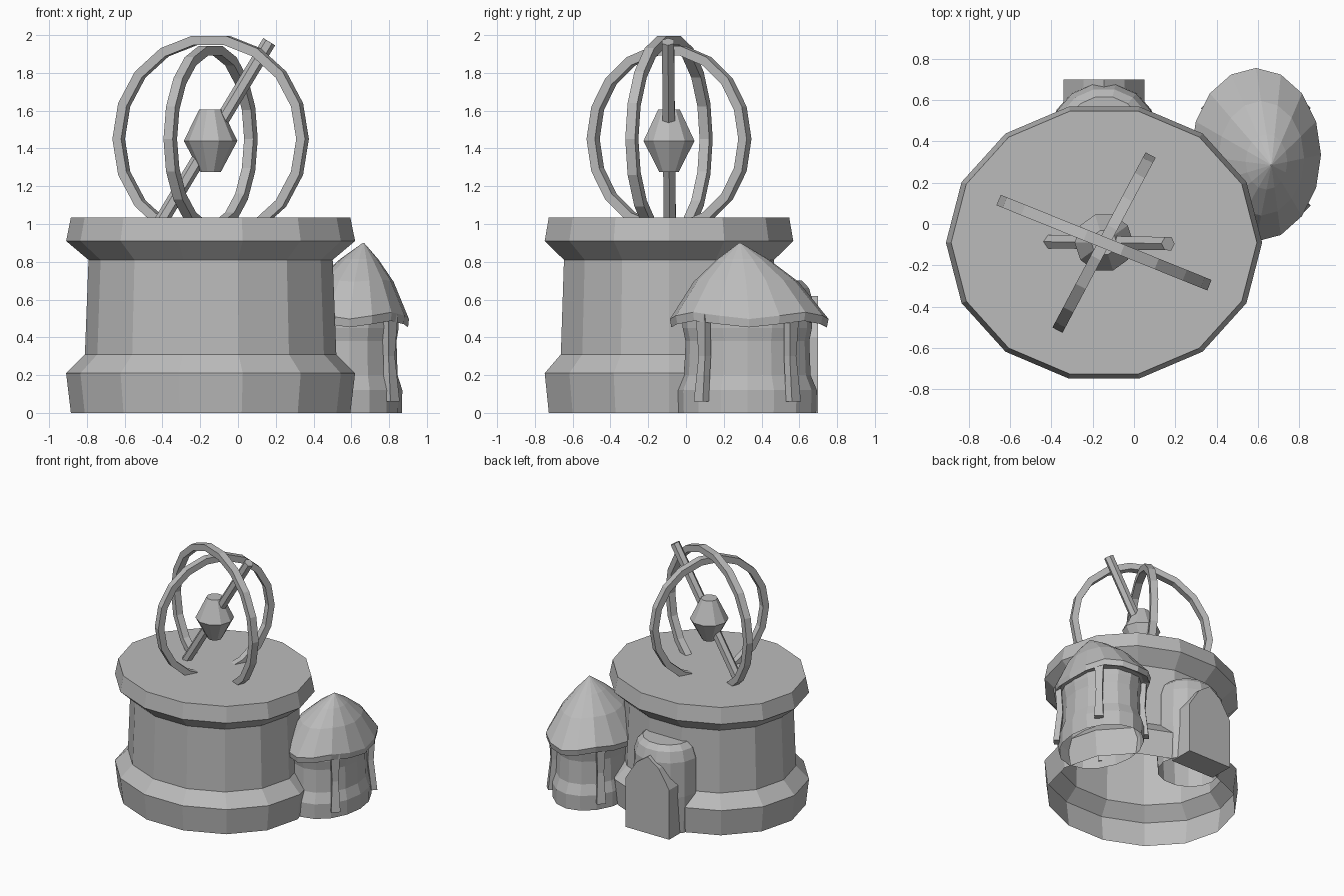
import bpy, bmesh, math
from mathutils import Vector, Matrix

cube = bpy.data.objects.get("Cube")
if cube:
    bpy.data.objects.remove(cube, do_unlink=True)

stone = bpy.data.materials.new("grey_stone")
stone.use_nodes = True
GREY = (0.5, 0.5, 0.5, 1)
stone.diffuse_color = GREY
stone.node_tree.nodes["Principled BSDF"].inputs["Base Color"].default_value = GREY


def finish(name, bm, fix=True):
    if fix:
        bmesh.ops.recalc_face_normals(bm, faces=bm.faces)
    mesh = bpy.data.meshes.new(name)
    bm.to_mesh(mesh)
    bm.free()
    mesh.materials.append(stone)
    obj = bpy.data.objects.new(name, mesh)
    bpy.context.collection.objects.link(obj)
    return obj


def skin(bm, rings):
    """Join successive closed loops of vertices with quads."""
    for low, high in zip(rings, rings[1:]):
        n = len(low)
        for i in range(n):
            j = (i + 1) % n
            bm.faces.new((low[i], low[j], high[j], high[i]))


def turned(name, centre, rx, ry, sides, profile, close_bottom=False,
           lean=(0, 0), wave=0):
    """Faceted oval turning; profile holds (radius fraction, height)."""
    bm = bmesh.new()
    rings = []
    for frac, z in profile:
        cx = centre[0] + lean[0] * (1 - frac)
        cy = centre[1] + lean[1] * (1 - frac)
        ring = []
        for i in range(sides):
            a = math.tau * i / sides
            ring.append(bm.verts.new((cx + rx * frac * math.cos(a),
                                      cy + ry * frac * math.sin(a),
                                      z - wave * frac ** 3 * math.cos(4 * a))))
        rings.append(ring)
    skin(bm, rings)
    bm.faces.new(rings[-1])
    if close_bottom:
        bm.faces.new(rings[0][::-1])
    return finish(name, bm, close_bottom)


def hoop(name, centre, radius, height, angle, sides=18, depth=0.05, width=0.055):
    """Upright square-section ring turned about the vertical."""
    bm = bmesh.new()
    rings = []
    for inset, y in ((0, -1), (0, 1), (depth, 1), (depth, -1), (0, -1)):
        if len(rings) == 4:
            rings.append(rings[0])
            break
        rings.append([bm.verts.new(((radius - inset) * math.cos(math.tau * i / sides),
                                    y * width / 2,
                                    (height - inset) * math.sin(math.tau * i / sides)))
                      for i in range(sides)])
    skin(bm, rings)
    obj = finish(name, bm)
    obj.matrix_world = Matrix.Translation(centre) @ Matrix.Rotation(angle, 4, 'Z')
    return obj


# Main drum with flared base and overhanging cap
AXIS = (-0.145, -0.09)
turned("main_drum", AXIS, 0.765, 0.675, 14,
       [(0.967, 0), (1, 0.21), (0.87, 0.31), (0.845, 0.81), (1, 0.91), (0.967, 1.035)])

# Hoops, spindle and slanting rod
hub = Vector((*AXIS, 1.45))
hoop("large_hoop", hub, 0.55, 0.555, math.radians(-22))
hoop("small_hoop", hub, 0.48, 0.50, math.radians(62))
turned("spindle", AXIS, 0.142, 0.142, 10,
       [(0.38, 1.275), (1, 1.44), (0.43, 1.605)], close_bottom=True)

rod_dir = Vector((0.31, -0.005, 0.515))
bm = bmesh.new()
bmesh.ops.create_cone(bm, cap_ends=True, segments=6, radius1=0.037, radius2=0.037,
                      depth=2 * rod_dir.length)
rod = finish("slanting_rod", bm)
rod.matrix_world = (Matrix.Translation(hub)
                    @ rod_dir.to_track_quat('Z', 'Y').to_matrix().to_4x4())

# Side hut: wall and leaning scalloped roof
HUT = (0.59, 0.325)
turned("hut_wall", HUT, 0.28, 0.368, 16,
       [(0.99, 0), (1, 0.12), (0.91, 0.2), (0.89, 0.38), (0.93, 0.45), (0.93, 0.5)])
turned("hut_roof", (0.59, 0.335), 0.315, 0.42, 16,
       [(0.88, 0.49), (0.98, 0.47), (1, 0.515), (0.66, 0.70), (0.32, 0.815), (0.01, 0.9)],
       close_bottom=True, lean=(0.075, -0.05), wave=0.018)

# Four bowed posts around the hut
for sx, side in ((-1, "right"), (1, "left")):
    for sy, end in ((-1, "front"), (1, "back")):
        out = Vector((sx, sy, 0)).normalized()
        along = Vector((-out.y, out.x, 0))
        base = Vector((HUT[0] + sx * 0.215, HUT[1] + sy * 0.233, 0))
        bm = bmesh.new()
        rings = []
        for z, shift, half in ((0.06, 0.016, 0.034), (0.3, -0.01, 0.024), (0.52, 0.002, 0.034)):
            mid = base + out * shift + Vector((0, 0, z))
            rings.append([bm.verts.new(mid + out * a * 0.022 + along * b * half)
                          for a, b in ((-1, -1), (1, -1), (1, 1), (-1, 1))])
        skin(bm, rings)
        bm.faces.new(rings[0])
        bm.faces.new(rings[-1])
        finish(f"hut_post_{end}_{side}", bm)

# Rounded porch at the back
turned("porch", (AXIS[0], 0.45), 0.255, 0.235, 14,
       [(0.92, 0), (1, 0.3), (0.98, 0.58), (0.88, 0.66), (0.72, 0.7)])

# Pointed doorway block
bm = bmesh.new()
arch = [(-0.195, 0), (0.195, 0), (0.195, 0.4), (0.1, 0.55), (0, 0.62), (-0.1, 0.55), (-0.195, 0.4)]
loops = [[bm.verts.new((AXIS[0] + x, y, z)) for x, z in arch] for y in (0.5, 0.7)]
skin(bm, loops)
bm.faces.new(loops[0])
bm.faces.new(loops[1])
finish("doorway", bm)
